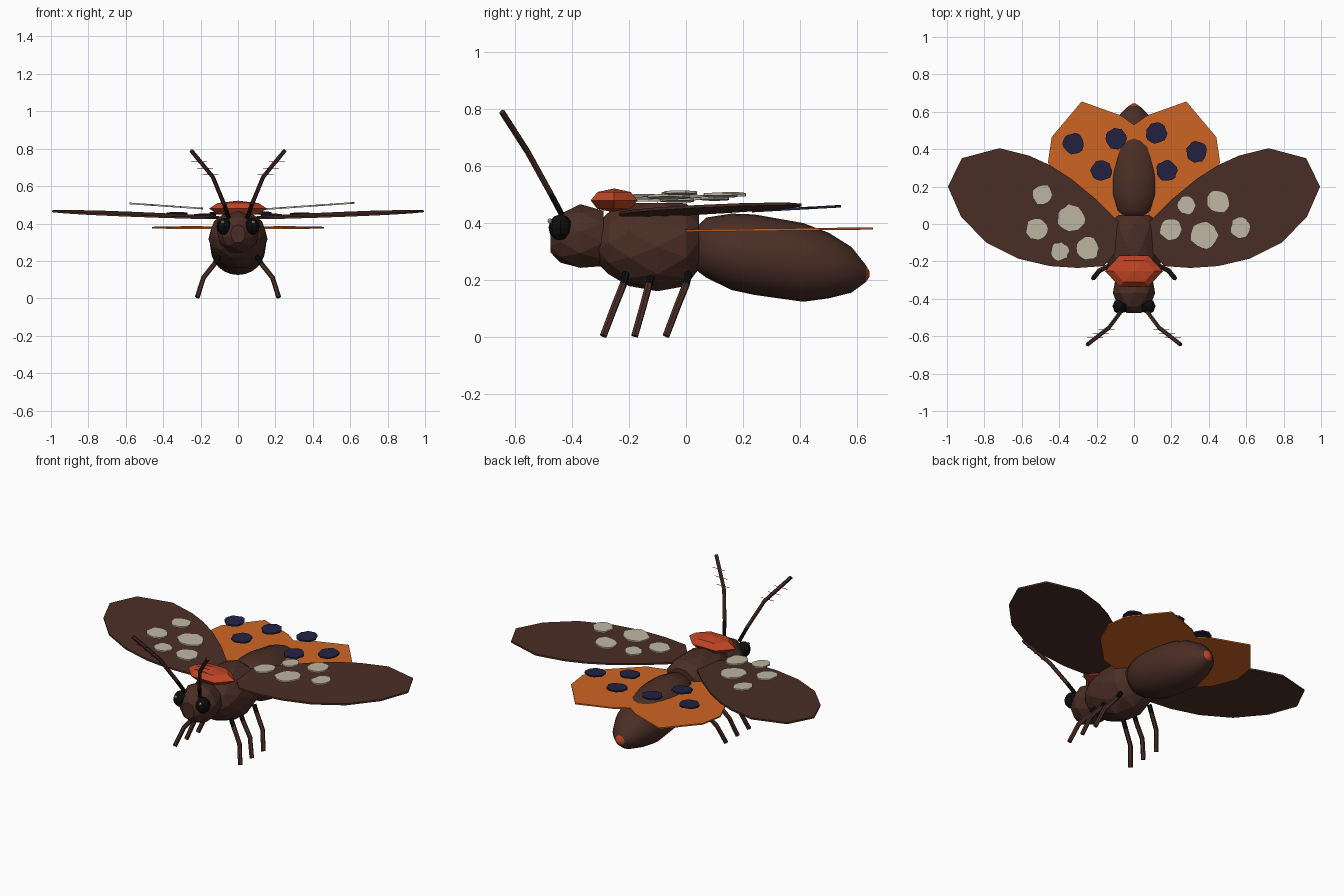
import bpy, bmesh, math, random
from mathutils import Vector, Matrix

random.seed(4)
cube = bpy.data.objects.get("Cube")
if cube:
    bpy.data.objects.remove(cube, do_unlink=True)


def material(name, rgb):
    m = bpy.data.materials.new(name)
    m.use_nodes = True
    m.diffuse_color = (*rgb, 1)
    bsdf = next(n for n in m.node_tree.nodes if n.type == 'BSDF_PRINCIPLED')
    bsdf.inputs["Base Color"].default_value = (*rgb, 1)
    bsdf.inputs["Roughness"].default_value = 0.8
    return m


BROWN = material("dark brown", (.07, .027, .019))
ORANGE = material("orange", (.62, .13, .017))
RED = material("red orange", (.52, .057, .018))
CREAM = material("cream", (.52, .47, .37))
NAVY = material("navy", (.016, .016, .055))
BLACK = material("black", (.004, .004, .004))


def finish(name, bm, mats, smooth=False):
    bmesh.ops.recalc_face_normals(bm, faces=bm.faces)
    mesh = bpy.data.meshes.new(name)
    bm.to_mesh(mesh)
    bm.free()
    for m in mats:
        mesh.materials.append(m)
    for p in mesh.polygons:
        p.use_smooth = smooth
    ob = bpy.data.objects.new(name, mesh)
    bpy.context.collection.objects.link(ob)
    return ob


def loft(name, rings, sides, mats, faceted):
    """Rings of (y, centre z, half width, half height) joined along y."""
    bm = bmesh.new()
    loops = []
    for i, (y, zc, rx, rz) in enumerate(rings):
        shift = .5 * (i % 2) if faceted else 0
        angles = [math.tau * (k + shift) / sides for k in range(sides)]
        loops.append([bm.verts.new((rx * math.sin(a), y, zc + rz * math.cos(a))) for a in angles])
    for i, (a, b) in enumerate(zip(loops, loops[1:])):
        for k in range(sides):
            n = (k + 1) % sides
            if not faceted:
                bm.faces.new((a[k], a[n], b[n], b[k]))
            elif i % 2 == 0:
                bm.faces.new((a[k], a[n], b[k]))
                bm.faces.new((a[n], b[n], b[k]))
            else:
                bm.faces.new((a[k], a[n], b[n]))
                bm.faces.new((a[k], b[n], b[k]))
    bm.faces.new(loops[0])
    bm.faces.new(loops[-1])
    return finish(name, bm, mats, not faceted)


def ball(name, centre, size, mat, segments=8, rings=6, turn=0):
    bm = bmesh.new()
    bmesh.ops.create_uvsphere(bm, u_segments=segments, v_segments=rings, radius=1)
    bm.transform(Matrix.Translation(centre) @ Matrix.Diagonal((*size, 1)) @ Matrix.Rotation(turn, 4, 'Z'))
    return finish(name, bm, [mat])


def tube(name, points, radius, mats, sides=6):
    """Jointed rod; the first segment uses the first material."""
    bm = bmesh.new()
    pts = [Vector(p) for p in points]
    loops = []
    for i, p in enumerate(pts):
        d = (pts[min(i + 1, len(pts) - 1)] - pts[max(i - 1, 0)]).normalized()
        u = d.cross(Vector((0, 1, .2))).normalized()
        v = d.cross(u)
        loops.append([bm.verts.new(p + radius * (u * math.cos(t) + v * math.sin(t)))
                      for t in [math.tau * k / sides for k in range(sides)]])
    for i, (a, b) in enumerate(zip(loops, loops[1:])):
        for k in range(sides):
            n = (k + 1) % sides
            bm.faces.new((a[k], a[n], b[n], b[k])).material_index = min(i, len(mats) - 1)
    bm.faces.new(loops[0])
    bm.faces.new(loops[-1]).material_index = len(mats) - 1
    return finish(name, bm, mats)


def plate(name, outline, height, thick, mat):
    """Thin sheet over an outline, its height set by a function of x and y."""
    bm = bmesh.new()
    verts = [bm.verts.new((x, y, height(x, y) - thick / 2)) for x, y in outline]
    face = bm.faces.new(verts)
    new = bmesh.ops.extrude_face_region(bm, geom=[face])["geom"]
    bmesh.ops.translate(bm, vec=(0, 0, thick),
                        verts=[v for v in new if isinstance(v, bmesh.types.BMVert)])
    return finish(name, bm, [mat])


def spot(name, x, y, r, height, mat):
    """Ragged round marking hovering above a wing."""
    outline = []
    for k in range(18):
        a, q = math.tau * k / 18, r * random.uniform(.9, 1.06)
        outline.append((x + q * math.cos(a), y + q * math.sin(a)))
    plate(name, outline, height, .009, mat)


# Body
loft("head", [(-.475, .345, .04, .05), (-.44, .35, .085, .088), (-.37, .352, .115, .115),
              (-.29, .35, .1, .1)], 9, [BROWN], True)
loft("thorax", [(-.31, .33, .09, .07), (-.27, .33, .125, .115), (-.2, .325, .152, .145),
                (-.1, .317, .158, .163), (0, .325, .142, .145), (.045, .335, .1, .1)],
     10, [BROWN], True)
abdomen = loft("abdomen", [(.03, .31, .07, .07), (.07, .315, .11, .105), (.16, .3, .142, .134),
                           (.24, .29, .15, .141), (.41, .263, .145, .138), (.5, .252, .122, .115),
                           (.58, .237, .083, .08), (.63, .224, .03, .03), (.643, .222, .01, .01)],
               24, [BROWN, RED], False)
for p in abdomen.data.polygons:
    p.material_index = int(p.center.y > .634)
ball("neck_shield", (0, -.252, .48), (.155, .095, .042), RED, 6, 4, math.pi / 6)

# Wing heights
def fore_z(x, y):
    return .43 + .03 * abs(x) + .03 * y

def hind_z(x, y):
    return .374 + .012 * y

def fore_spot_z(x, y):
    return .467 + .07 * abs(x)

def hind_spot_z(x, y):
    return .43 + .055 * y

FORE = [(.07, .0), (.2, .13), (.34, .245), (.45, .315), (.56, .365), (.72, .405), (.92, .352),
        (.995, .2), (.925, .04), (.79, -.1), (.62, -.185), (.45, -.225), (.3, -.235),
        (.16, -.225), (.08, -.13)]
HIND = [(0, .53), (.07, .58), (.28, .655), (.44, .465), (.46, .33), (.4, .19), (.24, .03),
        (.1, -.01), (0, .02)]
LEGS = {"front": (-.21, -.29), "middle": (-.12, -.18), "rear": (.01, -.07)}

# Paired parts
for side, s in (("left", 1), ("right", -1)):
    plate(side + "_forewing", [(s * x, y) for x, y in FORE], fore_z, .01, BROWN)
    plate(side + "_hindwing", [(s * x, y) for x, y in HIND], hind_z, .008, ORANGE)
    ball(side + "_eye", (s * .075, -.44, .385), (.04, .042, .046), BLACK)
    ball(side + "_eye_glint", (s * .082, -.477, .408), (.009, .008, .009), CREAM)
    tube(side + "_antenna", [(s * .05, -.435, .43), (s * .075, -.475, .505), (s * .135, -.555, .65),
                             (s * .25, -.645, .79)], .011, [BLACK, BROWN])
    # Fine antenna hairs
    for k in range(3):
        x, y, z = .15 + .03 * k, -.565 - .022 * k, .67 + .035 * k
        tube(f"{side}_antenna_hair_{k}", [(s * (x - .045), y, z - .01), (s * (x + .04), y, z - .01)],
             .0015, [BROWN], 3)
    for leg, (top, foot) in LEGS.items():
        knee = top + (foot - top) * .5
        tube(f"{side}_{leg}_leg", [(s * .1, top, .225), (s * .125, top - .01, .185),
                                   (s * .185, knee, .11), (s * .218, foot, .005)],
             .013, [BLACK, BROWN])

# Wing markings
for i, (x, y, r) in enumerate([(.45, .12, .063), (.28, .1, .05), (.195, -.03, .06), (.375, -.06, .075),
                               (.57, -.02, .056), (-.49, .157, .056), (-.335, .03, .075),
                               (-.52, -.025, .06), (-.247, -.13, .062), (-.397, -.147, .05)]):
    spot(f"forewing_spot_{i}", x, y, r, fore_spot_z, CREAM)
for i, (x, y) in enumerate([(.12, .485), (.175, .285), (.335, .385),
                            (-.325, .43), (-.095, .455), (-.175, .285)]):
    spot(f"hindwing_spot_{i}", x, y, .057, hind_spot_z, NAVY)
